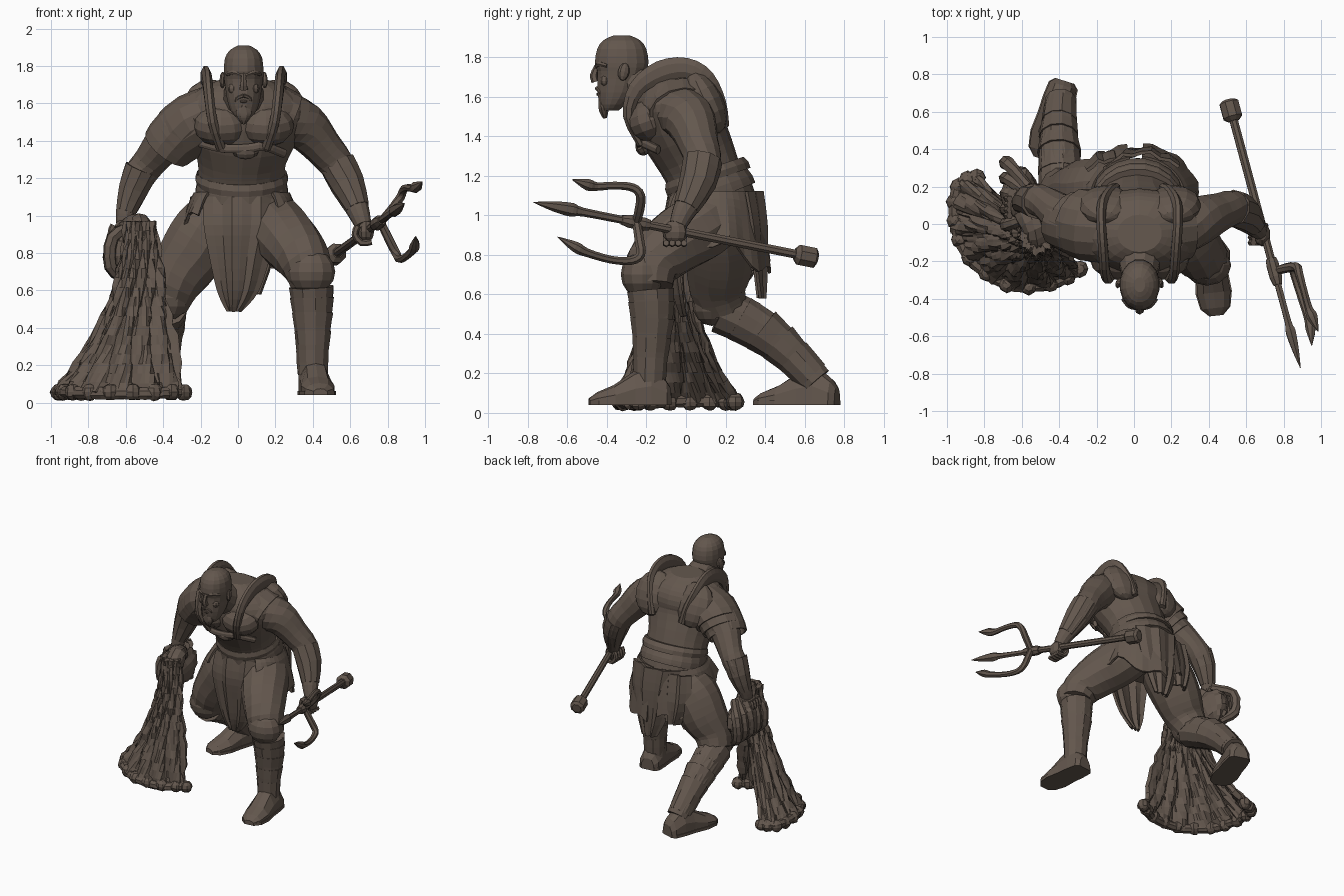
import bpy, bmesh, math, random
from mathutils import Vector as V, Matrix

random.seed(4)
mat = bpy.data.materials.new("dark_bronze_brown")
mat.diffuse_color = (0.125, 0.095, 0.075, 1)


def finish(name, bm, thick=0):
    bmesh.ops.recalc_face_normals(bm, faces=bm.faces)
    me = bpy.data.meshes.new(name)
    bm.to_mesh(me)
    bm.free()
    me.materials.append(mat)
    ob = bpy.data.objects.new(name, me)
    bpy.context.collection.objects.link(ob)
    if thick:
        m = ob.modifiers.new("thickness", 'SOLIDIFY')
        m.thickness, m.offset = thick, 0
    return ob


def spline(pts, sub):
    """Smooth curve through tuples of any length."""
    P = [list(p) for p in pts]
    P = [P[0]] + P + [P[-1]]
    out = []
    for i in range(1, len(P) - 2):
        for k in range(sub):
            t = k / sub
            out.append([.5 * (2 * b + (c - a) * t + (2 * a - 5 * b + 4 * c - d) * t * t
                              + (3 * b - a - 3 * c + d) * t ** 3)
                        for a, b, c, d in zip(P[i - 1], P[i], P[i + 1], P[i + 2])])
    return out + [P[-1]]


def skin(name, rings, closed=True, caps=True, thick=0):
    bm = bmesh.new()
    R = [[bm.verts.new(p) for p in r] for r in rings]
    n = len(R[0])
    for a, b in zip(R, R[1:]):
        for i in range(n if closed else n - 1):
            j = (i + 1) % n
            bm.faces.new((a[i], a[j], b[j], b[i]))
    if caps and closed:
        bm.faces.new(R[0])
        bm.faces.new(R[-1])
    return finish(name, bm, thick)


def tube(name, pts, n=12, sub=3, ref=(1, 0, 0), flat=None, caps=True, rough=0, thick=0):
    """Path of (x, y, z, r) or (x, y, z, ru, rv); ru lies along ref. flat = fixed section axis."""
    S = spline([p if len(p) == 5 else (*p, p[3]) for p in pts], sub)
    rings = []
    for i, s in enumerate(S):
        t = V(flat) if flat else V(S[min(i + 1, len(S) - 1)][:3]) - V(S[max(i - 1, 0)][:3])
        t.normalize()
        u = (V(ref) - t * t.dot(V(ref))).normalized()
        v = t.cross(u)
        ring = []
        for k in range(n):
            a = 2 * math.pi * (k + .5) / n
            f = 1 + random.uniform(-rough, rough)
            ring.append(V(s[:3]) + u * math.cos(a) * s[3] * f + v * math.sin(a) * s[4] * f)
        rings.append(ring)
    return skin(name, rings, caps=caps, thick=thick)


def blob(name, c, r, rot=(0, 0, 0), rough=0, seg=12):
    bm = bmesh.new()
    bmesh.ops.create_uvsphere(bm, u_segments=seg, v_segments=max(6, seg * 2 // 3), radius=1)
    for v in bm.verts:
        v.co *= 1 + random.uniform(-rough, rough)
    M = Matrix.Translation(c)
    for ax, a in zip('ZYX', reversed(rot)):
        M = M @ Matrix.Rotation(math.radians(a), 4, ax)
    bm.transform(M @ Matrix.Diagonal((*r, 1)))
    return finish(name, bm)


# ---- torso, neck, chest
tube("torso", [(.02, .18, .88, .18, .15), (.02, .15, 1.05, .24, .21), (.02, .1, 1.18, .235, .19),
               (.02, .05, 1.3, .24, .2), (.03, -.02, 1.45, .3, .22), (.03, -.04, 1.57, .34, .225),
               (.03, -.05, 1.67, .25, .18), (.03, -.05, 1.73, .12, .1)], n=18)
tube("neck", [(.03, -.08, 1.56, .15), (.03, -.2, 1.63, .115), (.03, -.3, 1.7, .09)], n=12)
for s in (-1, 1):
    blob("chest_muscle", (.03 + s * .12, -.18, 1.48), (.15, .12, .11), (20, 0, 0))
    blob("shoulder_blade", (.03 + s * .18, .1, 1.57), (.15, .09, .17), (25, 0, 0))
# armour edge under the chest and hanging buckle
tube("chest_armour_edge", [(-.2, -.14, 1.39, .015, .025), (-.08, -.23, 1.36, .015, .025), (.05, -.24, 1.36, .015, .025),
                           (.14, -.23, 1.37, .015, .025), (.25, -.14, 1.33, .015, .025)], n=8, ref=(0, 1, 0))
blob("chest_buckle", (.04, -.22, 1.34), (.07, .035, .04), (25, 0, 0), seg=8)

# ---- head: horizontal sections (x, y, z, half width, half depth)
tube("head", [(.03, -.385, 1.53, .045, .045), (.03, -.37, 1.56, .07, .068), (.03, -.345, 1.62, .09, .105),
              (.03, -.33, 1.69, .1, .12), (.03, -.325, 1.73, .106, .125), (.03, -.325, 1.77, .108, .138),
              (.03, -.325, 1.84, .102, .127), (.03, -.325, 1.885, .075, .095), (.03, -.325, 1.91, .03, .04)],
     n=16, sub=2, flat=(0, 0, 1))
tube("nose", [(.03, -.445, 1.765, .012, .012), (.03, -.465, 1.71, .018, .02), (.03, -.458, 1.675, .026, .02)], n=6)
for s in (-1, 1):
    tube("brow", [(.03 + s * .09, -.4, 1.755, .01), (.03 + s * .055, -.438, 1.765, .013), (.03 + s * .01, -.452, 1.75, .01)],
         n=6, ref=(0, 0, 1))
    blob("cheek", (.03 + s * .055, -.405, 1.68), (.03, .03, .03), seg=8)
    tube("moustache", [(.03 + s * .04, -.415, 1.585, .007), (.03 + s * .035, -.435, 1.625, .01),
                       (.03, -.452, 1.642, .01)], n=6, ref=(0, 1, 0))
    blob("ear", (.03 + s * .112, -.315, 1.725), (.016, .03, .045), (-12, 0, s * 15), seg=8)
blob("lower_lip", (.03, -.44, 1.612), (.025, .014, .01), seg=8)
tube("beard", [(.03, -.43, 1.595, .018, .015), (.03, -.42, 1.555, .045, .025), (.03, -.415, 1.525, .035, .025),
               (.03, -.41, 1.49, .01, .01)], n=8)

# ---- raised collar crests, with straps down chest and back
for s in (-1, 1):
    c = [(.12, -.23, 1.36), (.165, -.29, 1.5), (.185, -.25, 1.64), (.195, -.13, 1.725), (.205, -.0, 1.745),
         (.2, .1, 1.69), (.16, .17, 1.57), (.13, .2, 1.45)]
    w = [.02, .03, .045, .06, .055, .05, .035, .02]
    tube("collar_crest", [(.03 + s * x, y, z, .028, h) for (x, y, z), h in zip(c, w)], n=8)

# ---- shoulder plates (layered shells)
for i in range(3):
    d = i * .04
    tube("shoulder_plate", [(-.13 - d, -.02, 1.54 - d * .6, .18, .15), (-.24 - d, -.01, 1.5 - d * .9, .185 - d * .5, .15),
                            (-.31 - d * .9, .02, 1.44 - d, .175 - d * .4, .15 - d * .2)], n=14, sub=2, ref=(0, 1, 0),
         caps=False, thick=.015)
tube("left_shoulder_plate", [(.19, -.02, 1.55, .18, .15), (.28, -.01, 1.51, .17, .14)], n=14, ref=(0, 1, 0),
     caps=False, thick=.015)

# ---- arms
tube("right_arm", [(-.26, 0, 1.5, .13), (-.37, .04, 1.41, .115), (-.47, .11, 1.29, .09), (-.53, .13, 1.21, .088),
                   (-.58, .13, 1.1, .065), (-.605, .11, 1.0, .05), (-.61, .1, .94, .04)])
tube("left_arm", [(.24, -.03, 1.53, .14), (.35, .02, 1.48, .13), (.45, .06, 1.37, .105), (.53, .085, 1.27, .095),
                  (.59, .06, 1.15, .082), (.645, -.01, 1.02, .06), (.67, -.04, .95, .045)])
# bracers
tube("right_bracer", [(-.515, .12, 1.25, .095), (-.56, .13, 1.14, .083), (-.6, .115, 1.02, .056)], n=10, sub=2)
tube("left_bracer", [(.53, .085, 1.28, .1), (.585, .06, 1.17, .095), (.64, 0, 1.04, .066)], n=10, sub=2)
# fists
for name, c in (("right", V((-.62, .09, .92))), ("left", V((.685, -.055, .915)))):
    blob(name + "_palm", c, (.045, .065, .06), seg=10)
    for i in range(4):
        o = c + V((0, -.045 + i * .03, 0))
        tube(name + "_finger", [(o.x - .045, o.y, o.z + .03, .018), (o.x - .06, o.y, o.z - .015, .018),
                                (o.x - .025, o.y, o.z - .06, .018), (o.x + .03, o.y, o.z - .055, .016)],
             n=6, sub=2, ref=(0, 1, 0))

# ---- belt and skirt
tube("belt", [(.02, .145, 1.08, .245, .225), (.02, .125, 1.13, .25, .225), (.02, .11, 1.18, .24, .21)], n=20, sub=2)
tube("upper_belt", [(.02, .115, 1.17, .24, .225), (.02, .105, 1.2, .25, .225), (.02, .095, 1.23, .24, .21)], n=20, sub=1)


def panel(name, rows, cols=9, fold=.012):
    """Hanging cloth: rows of (x, y, z, half width, bulge toward y)."""
    R = []
    for s in spline(rows, 3):
        R.append([V((s[0] + u * s[3], s[1] + s[4] * (1 - u * u) + fold * math.sin(u * 9), s[2]))
                  for u in (2 * k / (cols - 1) - 1 for k in range(cols))])
    return skin(name, R, closed=False, thick=.018)


panel("front_flap", [(.02, -.0, 1.1, .2, -.08), (.02, -.05, .95, .2, -.05), (.01, -.05, .78, .16, -.03),
                     (-.0, -.03, .6, .11, -.02), (-.02, -.01, .49, .04, 0)])
panel("back_flap", [(.04, .3, 1.12, .2, .08), (.05, .33, .95, .18, .07), (.05, .35, .75, .13, .05),
                    (.06, .37, .58, .06, .02)])
panel("back_side_flap", [(-.13, .29, 1.1, .12, .05), (-.14, .32, .9, .12, .06), (-.13, .34, .72, .06, .04)])


def skirt(name, a0, a1, hem0, hem1):
    R = []
    for i in range(8):
        v, row = i / 7, []
        for k in range(17):
            u = k / 16
            a = math.radians(a0 + (a1 - a0) * u)
            z = 1.12 + (hem0 + (hem1 - hem0) * u + .04 * math.sin(u * 15) - 1.12) * v
            f = .25 + .075 * v ** .7 + .008 * math.sin(u * 28) * v
            row.append(V((.02 + f * math.cos(a), .13 + f * .9 * math.sin(a), z)))
        R.append(row)
    skin(name, R, closed=False, thick=.016)


skirt("left_skirt", -50, 85, .97, .68)
skirt("right_skirt", 225, 100, 1.0, .74)

# ---- legs
tube("left_thigh", [(.12, .16, 1.0, .16), (.19, .07, .94, .175), (.275, -.06, .86, .165), (.36, -.17, .75, .14),
                    (.395, -.18, .64, .118)])
tube("right_thigh", [(-.08, .18, 1.01, .16), (-.18, .17, .9, .185), (-.27, .17, .76, .175), (-.35, .16, .63, .145),
                     (-.39, .19, .53, .125)])
blob("left_knee_guard", (.39, -.22, .7), (.13, .11, .12))
blob("right_knee_guard", (-.38, .13, .56), (.12, .1, .12))


def shin(name, pts):
    # wrapped boot shaft: overlapping bands that step in and out
    tube(name, pts, n=12)
    S = spline(pts, 4)
    for i in range(0, len(S) - 3, 2):
        a, b = S[i], S[i + 3]
        tube(name + "_wrap", [(a[0], a[1], a[2], a[3] * 1.08), (b[0], b[1], b[2], b[3] * 1.02)], n=11, sub=2, rough=.02)


shin("left_shin", [(.395, -.18, .62, .112), (.4, -.17, .48, .104), (.4, -.18, .28, .082), (.4, -.185, .12, .08)])
shin("right_shin", [(-.39, .18, .52, .112), (-.4, .38, .42, .11), (-.4, .54, .29, .09), (-.39, .66, .16, .085)])


def foot(name, heel, toe):
    h, t = V((*heel, 0)), V((*toe, 0))
    d = t - h
    side = V((-d.y, d.x, 0)).normalized()
    prof = [(0, .05, .13), (.06, .075, .17), (.25, .082, .24), (.45, .082, .21), (.7, .09, .14),
            (.9, .075, .105), (1, .035, .075)]
    rings = []
    for u, w, top in prof:
        c = h + d * u
        rings.append([c + side * w * x + V((0, 0, .05 + (top - .05) * z)) for x, z in
                      ((-1, 0), (1, 0), (1, .45), (.6, .9), (0, 1), (-.6, .9), (-1, .45))])
    skin(name + "_boot", rings)
    edge = [(u, w) for u, w, _ in prof] + [(u, -w) for u, w, _ in reversed(prof)]
    skin(name + "_sole", [[h + d * u + side * w * 1.08 + V((0, 0, z)) for u, w in edge] for z in (.04, .062)])


foot("left", (.395, -.08), (.44, -.49))
foot("right", (-.37, .765), (-.5, .35))

# ---- trident
butt, tip = V((.515, .62, .79)), V((.89, -.77, 1.065))
P = lambda f, *r: (*butt.lerp(tip, f), *r)
tube("trident_shaft", [P(0, .024), P(.3, .024), P(.64, .022)], n=8)
tube("trident_pommel", [P(-.03, .035), P(-.02, .055), P(.035, .055), P(.05, .03)], n=8, sub=1)
tube("trident_collar", [P(.58, .03), P(.6, .036), P(.65, .036), P(.68, .025)], n=8, sub=1)
tube("centre_tine", [P(.64, .02, .02), P(.82, .02, .022), P(.86, .03, .035), P(.93, .02, .025), P(1, .002, .002)], n=6)
tube("upper_tine", [(.765, -.25, .97, .022), (.82, -.235, 1.03, .025), (.87, -.23, 1.1, .024), (.885, -.27, 1.14, .022),
                    (.91, -.36, 1.15, .02), (.935, -.45, 1.145, .022), (.955, -.5, 1.155, .03), (.985, -.575, 1.18, .002)], n=7)
tube("lower_tine", [(.765, -.25, .96, .022), (.81, -.235, .87, .025), (.845, -.23, .8, .024), (.86, -.28, .77, .022),
                    (.89, -.38, .775, .02), (.93, -.5, .81, .022), (.945, -.56, .84, .028), (.95, -.65, .89, .002)], n=7)

# ---- net: open gathered curtain with weighted rim
rim = [(-.84, .25, .06), (-.94, .2, .06), (-.955, .02, .06), (-.88, -.18, .055), (-.68, -.32, .05),
       (-.45, -.32, .05), (-.29, -.24, .06)]
B = spline(rim, 12)
rows = []
for i in range(19):
    v, row = i / 18, []
    for k, b in enumerate(B):
        u = k / (len(B) - 1)
        a = math.radians(110 + 240 * u)
        top = V((-.52 + .07 * math.cos(a), -.07 + .07 * math.sin(a), .97))
        f = 1 - (1 - v) ** (2.1 - .25 * u - .8 * u ** 5)
        q = V(b).lerp(top, f)
        q.z = b[2] + (top.z - b[2]) * v
        out = V((math.cos(a), math.sin(a), 0))
        q += out * (.02 * math.sin(u * 55 + 3 * math.sin(5 * v)) * (1 - .6 * v) + random.uniform(-.012, .012))
        row.append(q)
    rows.append(row)
skin("net_curtain", rows, closed=False, thick=.03)
tube("net_top", [(-.51, -.08, .9, .07), (-.53, -.02, .945, .07), (-.58, .07, .92, .07), (-.61, .13, .87, .07)],
     n=10, rough=.07)
blob("net_bunch", (-.61, .14, .8), (.1, .17, .15), (20, 0, 0), rough=.08, seg=18)
for i in range(5):
    a = -.08 + i * .08
    tube("net_bunch_fold", [(-.57, a * .5 + .08, .95, .03), (-.67, a + .08, .88, .035), (-.68, a + .08, .73, .035),
                            (-.6, a * .7 + .09, .65, .025)], n=7, ref=(0, 1, 0), rough=.1)
tube("net_rim", [(*p, .034) for p in rim], n=8, sub=5, ref=(0, 0, 1), rough=.1)
for p in B[::6]:
    blob("net_weight", (p[0], p[1], .056), (.047, .047, .045), rough=.08, seg=8)
